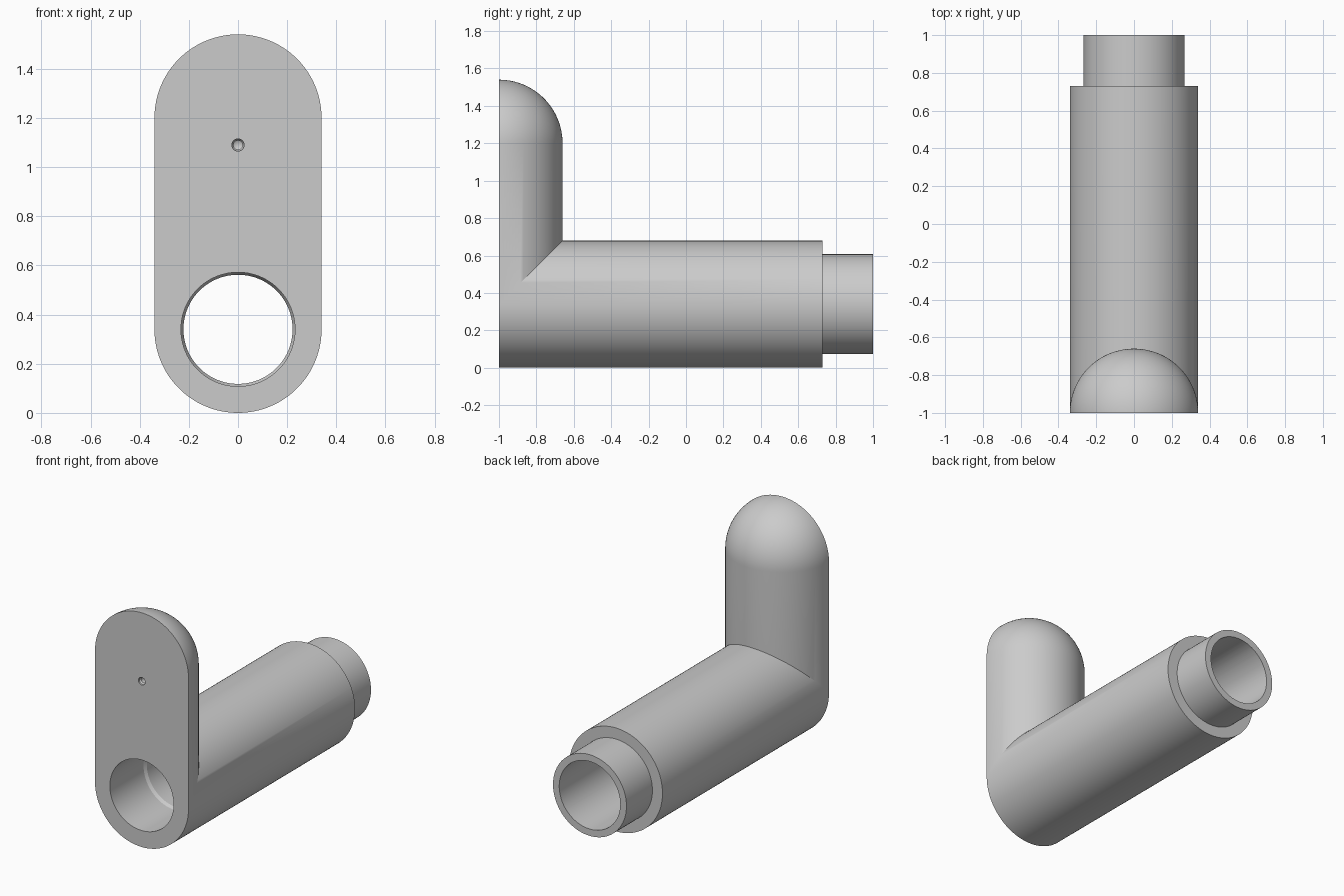
import bpy
import bmesh
from math import cos, sin, pi
from mathutils import Vector

SEG = 128
R = 0.34          # outer radius of both barrels
FRONT = -1.0      # y of the flat front face
CAP_Z = 1.2       # where the rounded cap starts

if "Cube" in bpy.data.objects:
    bpy.data.objects.remove(bpy.data.objects["Cube"])

gray = bpy.data.materials.new("plain gray")
gray.use_nodes = True
gray.diffuse_color = (0.6, 0.6, 0.6, 1)
gray.node_tree.nodes["Principled BSDF"].inputs["Base Color"].default_value = (0.6, 0.6, 0.6, 1)


def along_y(z):
    return lambda r, h, a: (r * cos(a), h, z + r * sin(a))


def along_z(y):
    return lambda r, h, a: (r * cos(a), y + r * sin(a), h)


def lathe(profile, place, segments=SEG):
    """Spin (radius, height) points around an axis."""
    bm = bmesh.new()
    rings = [[bm.verts.new(place(r, h, 2 * pi * i / segments)) for i in range(segments)]
             for r, h in profile]
    for low, high in zip(rings, rings[1:]):
        for i in range(segments):
            j = (i + 1) % segments
            bm.faces.new((low[i], low[j], high[j], high[i]))
    bmesh.ops.remove_doubles(bm, verts=bm.verts, dist=1e-5)
    return bm


def trim(bm, point, normal):
    """Cut away everything on the side the normal points to."""
    bmesh.ops.bisect_plane(bm, geom=bm.verts[:] + bm.edges[:] + bm.faces[:], dist=1e-5,
                           plane_co=point, plane_no=normal, clear_outer=True)


def to_object(bm, name):
    bmesh.ops.recalc_face_normals(bm, faces=bm.faces)
    mesh = bpy.data.meshes.new(name)
    bm.to_mesh(mesh)
    bm.free()
    mesh.materials.append(gray)
    obj = bpy.data.objects.new(name, mesh)
    bpy.context.collection.objects.link(obj)
    return obj


# Horizontal tube with a narrower spigot, and upright half-round arm with domed top
tube = lathe([(R, FRONT), (R, 0.73), (0.267, 0.73), (0.267, 1), (0, 1)], along_y(R))
dome = [(R * cos(t * pi / 64), CAP_Z + R * sin(t * pi / 64)) for t in range(32)]
arm = lathe([(R, R)] + dome + [(0, CAP_Z + R)], along_z(FRONT))

# Mitre the two together on a 45 degree plane and slice the arm flat at the front
corner = Vector((0, FRONT, R))
mitre = Vector((0, -1, 1)).normalized()
trim(tube, corner, mitre)
trim(arm, corner, -mitre)
trim(arm, corner, Vector((0, -1, 0)))

arm_mesh = bpy.data.meshes.new("arm_part")
arm.to_mesh(arm_mesh)
arm.free()
tube.from_mesh(arm_mesh)
bpy.data.meshes.remove(arm_mesh)
bmesh.ops.remove_doubles(tube, verts=tube.verts, dist=1e-4)
bmesh.ops.holes_fill(tube, edges=[e for e in tube.edges if e.is_boundary], sides=0)
body = to_object(tube, "elbow_body")

# Through bore with a tapered shoulder, and a small countersunk blind hole
bore = to_object(lathe([(0, -1.2), (0.232, -1.2), (0.232, -0.65), (0.222, -0.63),
                        (0.222, 1.2), (0, 1.2)], along_y(R)), "bore_cutter")
pin = to_object(lathe([(0, -1.1), (0.025, -1.1), (0.025, -0.99), (0.018, -0.98),
                       (0.018, -0.9), (0, -0.89)], along_y(1.09), 32), "pin_hole_cutter")

bpy.ops.object.select_all(action='DESELECT')
bpy.context.view_layer.objects.active = body
body.select_set(True)
for cutter in (bore, pin):
    cutter.hide_render = True
    mod = body.modifiers.new("cut", 'BOOLEAN')
    mod.operation = 'DIFFERENCE'
    mod.solver = 'EXACT'
    mod.object = cutter
    bpy.ops.object.modifier_apply(modifier=mod.name)
    bpy.data.objects.remove(cutter)

bpy.ops.object.shade_smooth_by_angle(angle=pi / 7)
